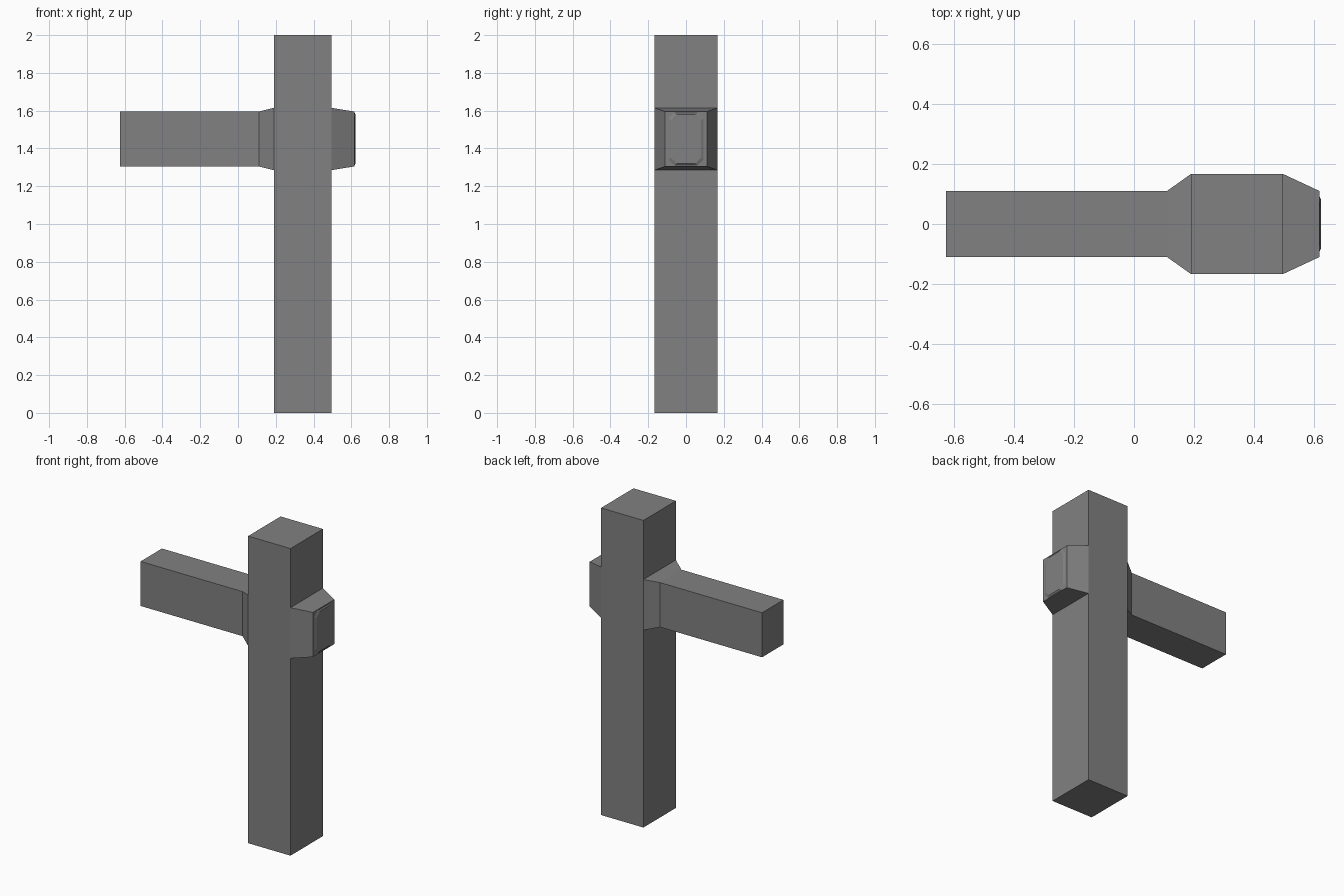
import bpy
import bmesh

if "Cube" in bpy.data.objects:
    bpy.data.objects.remove(bpy.data.objects["Cube"], do_unlink=True)

GREY = (0.22, 0.22, 0.22, 1)
grey = bpy.data.materials.new("plain_grey")
grey.use_nodes = True
grey.diffuse_color = GREY
grey.node_tree.nodes["Principled BSDF"].inputs["Base Color"].default_value = GREY


def section(x, half_y, half_z, mid_z, cut=0):
    """Rectangular ring across x, with its corners cut if asked."""
    ring = []
    for sy, sz in ((-1, -1), (1, -1), (1, 1), (-1, 1)):
        corner = [(x, sy * half_y, mid_z + sz * (half_z - cut)),
                  (x, sy * (half_y - cut), mid_z + sz * half_z)]
        if not cut:
            corner = corner[:1]
        elif sy * sz < 0:
            corner.reverse()
        ring += corner
    return ring


def loft(name, rings):
    """Closed solid running through the rings."""
    bm = bmesh.new()
    loops = [[bm.verts.new(p) for p in ring] for ring in rings]
    for a, b in zip(loops, loops[1:]):
        for i in range(len(a)):
            j = (i + 1) % len(a)
            bm.faces.new((a[i], a[j], b[j], b[i]))
    bm.faces.new(loops[0])
    bm.faces.new(loops[-1])
    bmesh.ops.recalc_face_normals(bm, faces=bm.faces)
    mesh = bpy.data.meshes.new(name)
    bm.to_mesh(mesh)
    bm.free()
    mesh.materials.append(grey)
    obj = bpy.data.objects.new(name, mesh)
    bpy.context.collection.objects.link(obj)
    return obj


ARM_Z = 1.45
POST_LEFT, POST_RIGHT, POST_Y = 0.19, 0.495, 0.167
ARM = (0.11, 0.145, ARM_Z)
SHOULDER = (POST_Y, 0.165, ARM_Z)

# Upright post
loft("post", [section(x, POST_Y, 1, 1) for x in (POST_LEFT, POST_RIGHT)])

# Long arm flaring out to meet the post
loft("arm", [section(-0.625, *ARM), section(0.11, *ARM), section(POST_LEFT, *SHOULDER)])

# Short tapered stub on the far side of the post
loft("stub", [section(POST_RIGHT, *SHOULDER), section(0.617, *ARM)])

# Thin cap with cut corners on the end of the stub
loft("stub_cap", [section(0.616, 0.095, 0.14, ARM_Z, 0.03),
                  section(0.623, 0.08, 0.13, ARM_Z, 0.03)])
